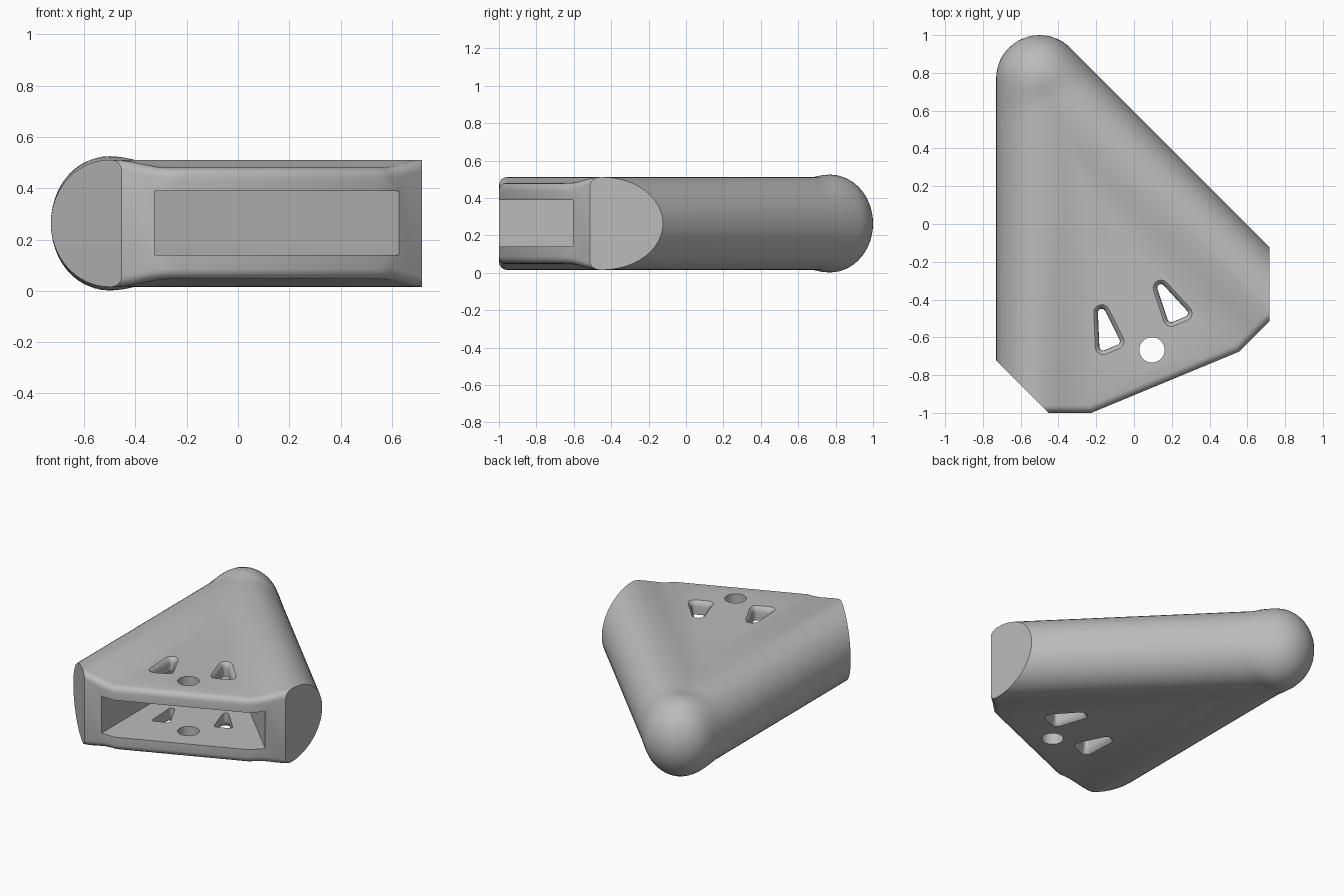
import bpy, bmesh
from math import pi, sin, cos, tan, sqrt, radians
from mathutils import Vector

if "Cube" in bpy.data.objects:
    bpy.data.objects.remove(bpy.data.objects["Cube"], do_unlink=True)

FAN = radians(22.5)          # half angle between the two rounded arms
R, BALL_H, ARM_H, DIP = 0.23, 0.262, 0.248, 0.031
MID_Z = 0.263
TIP = (-0.5, 0.77, 0)        # centre of the rounded tip

grey = bpy.data.materials.new("plain_grey")
grey.use_nodes = True
grey.diffuse_color = (0.5, 0.5, 0.5, 1)
grey.node_tree.nodes["Principled BSDF"].inputs["Base Color"].default_value = (0.5, 0.5, 0.5, 1)


def add_object(name, bm):
    """Turn a bmesh in the fan's own frame into a placed object."""
    bmesh.ops.recalc_face_normals(bm, faces=bm.faces)
    mesh = bpy.data.meshes.new(name)
    bm.to_mesh(mesh)
    bm.free()
    mesh.materials.append(grey)
    obj = bpy.data.objects.new(name, mesh)
    obj.location = TIP
    obj.rotation_euler.z = FAN
    bpy.context.collection.objects.link(obj)
    return obj


def loft(rings):
    """Skin closed rings of equal length and cap both ends."""
    bm = bmesh.new()
    rows = [[bm.verts.new(p) for p in ring] for ring in rings]
    n = len(rows[0])
    for a, b in zip(rows, rows[1:]):
        for i in range(n):
            j = (i + 1) % n
            bm.faces.new((a[i], a[j], b[j], b[i]))
    bm.faces.new(rows[0])
    bm.faces.new(rows[-1])
    bmesh.ops.remove_doubles(bm, verts=bm.verts, dist=0.0002)
    return bm


def section(v):
    """Cross-section at distance v from the tip: two round rims, shallow middle."""
    ball = sqrt(max(0, 1 - (v / R) ** 2))
    centre = max(0, v * tan(FAN))
    if v <= -R * sin(FAN):
        width = R * ball
    else:
        width = R / cos(FAN) + min(0, v) * tan(FAN)
    height = BALL_H * ball if v < 0 else max(ARM_H, BALL_H * ball)
    inner = []
    for d in (0.05, 0.1, 0.15, 0.2, 0.25):
        d = min(d, centre)
        t = min(1, max(0, (d - 0.02) / 0.23))
        inner.append((centre - d, height - DIP * t * t * (3 - 2 * t)))
    arc = [(centre + width * cos(a), height * sin(a))
           for a in [pi * (k / 24 - 0.5) for k in range(25)]]
    half = [(u, -z) for u, z in reversed(inner)] + arc + inner
    loop = half + [(-u, z) for u, z in reversed(half)]
    return [(u, -v, MID_Z + z) for u, z in loop]


def slice_off(bm, u, v, angle):
    """Cut the body with a vertical plane and close it with a flat face."""
    bmesh.ops.bisect_plane(bm, geom=bm.verts[:] + bm.edges[:] + bm.faces[:], dist=1e-5,
                           plane_co=(u, -v, 0), plane_no=(sin(angle), -cos(angle), 0),
                           clear_outer=True)
    bmesh.ops.edgeloop_fill(bm, edges=[e for e in bm.edges if e.is_boundary])
    bmesh.ops.recalc_face_normals(bm, faces=bm.faces)


# Body: rounded tip widening into two arms
stations = [-R * cos(k * pi / 24) for k in range(9)]
stations += [-R * sin(FAN), -0.045, 0, 0.04, 0.08, 0.15, 0.25, 0.36, 0.48, 0.604, 2.2]
body_bm = loft([section(v) for v in stations])

# Front: three flat faces with softened rims
slice_off(body_bm, 0, 1.74, 0)
for side in (-1, 1):
    slice_off(body_bm, side * 0.423, 1.74, side * FAN)
front = {f for f in body_bm.faces if f.normal.y < -0.9 and abs(f.normal.z) < 0.01}
rim = [e for e in body_bm.edges
       if len(set(e.link_faces) & front) == 1
       and abs((e.verts[0].co.x + e.verts[1].co.x) / 2) < 0.72]
bmesh.ops.bevel(body_bm, geom=rim, offset=0.04, segments=4, profile=0.5,
                affect='EDGES', clamp_overlap=False)

# Arm ends: flat diagonal cuts
for side in (-1, 1):
    slice_off(body_bm, side * 0.636, 1.648, side * 3 * FAN)
body = add_object("wedge_body", body_bm)


def prism(name, outline, levels):
    """Cutter: outline(grow) gives u, v points; levels are (z, grow)."""
    return add_object(name, loft([[(u, -v, z) for u, v in outline(g)] for z, g in levels]))


def rounded(corners, radius):
    """Outline of a polygon grown outward with round corners."""
    def outline(grow):
        pts = []
        n = len(corners)
        for i, c in enumerate(corners):
            p = Vector(c)
            before = p - Vector(corners[i - 1])
            after = Vector(corners[(i + 1) % n]) - p
            n0 = Vector((before.y, -before.x)).normalized()
            n1 = Vector((after.y, -after.x)).normalized()
            for k in range(7):
                pts.append(p + n0.slerp(n1, k / 6) * (radius + grow))
        return pts
    return outline


# Cutters: wedge pocket, round hole and two mirrored triangular holes
cutters = []
pocket_w = (2.0 - 0.456) * tan(FAN)
cutters.append(prism("pocket_cutter",
                     lambda g: [(0, 0.456), (pocket_w, 2.0), (-pocket_w, 2.0)],
                     [(0.14, 0), (0.39, 0)]))
cutters.append(prism("round_hole_cutter",
                     lambda g: [(0.067 * cos(k * pi / 20), 1.555 + 0.067 * sin(k * pi / 20))
                                for k in range(40)],
                     [(-0.1, 0), (0.7, 0)]))
flare = [(-0.217 - 0.1, 0.022), (-0.217, 0.022), (-0.207, 0.01), (-0.19, 0.002), (-0.175, 0)]
levels = [(MID_Z + z, g) for z, g in flare] + [(MID_Z - z, g) for z, g in reversed(flare)]
for side, label in ((1, "left"), (-1, "right")):
    tri = [(side * u, v) for u, v in ((0.17, 1.27), (0.232, 1.44), (0.158, 1.44))]
    if side < 0:
        tri.reverse()
    cutters.append(prism(label + "_slot_cutter", rounded(tri, 0.02), levels))

bpy.context.view_layer.objects.active = body
for cutter in cutters:
    cutter.hide_render = True
    cut = body.modifiers.new(cutter.name, 'BOOLEAN')
    cut.operation = 'DIFFERENCE'
    cut.solver = 'EXACT'
    cut.object = cutter
    bpy.ops.object.modifier_apply(modifier=cut.name)
for cutter in cutters:
    bpy.data.objects.remove(cutter, do_unlink=True)

# Smooth curves, crisp cut edges
for obj in bpy.context.selected_objects:
    obj.select_set(False)
body.select_set(True)
bpy.ops.object.shade_smooth_by_angle(angle=radians(30))
